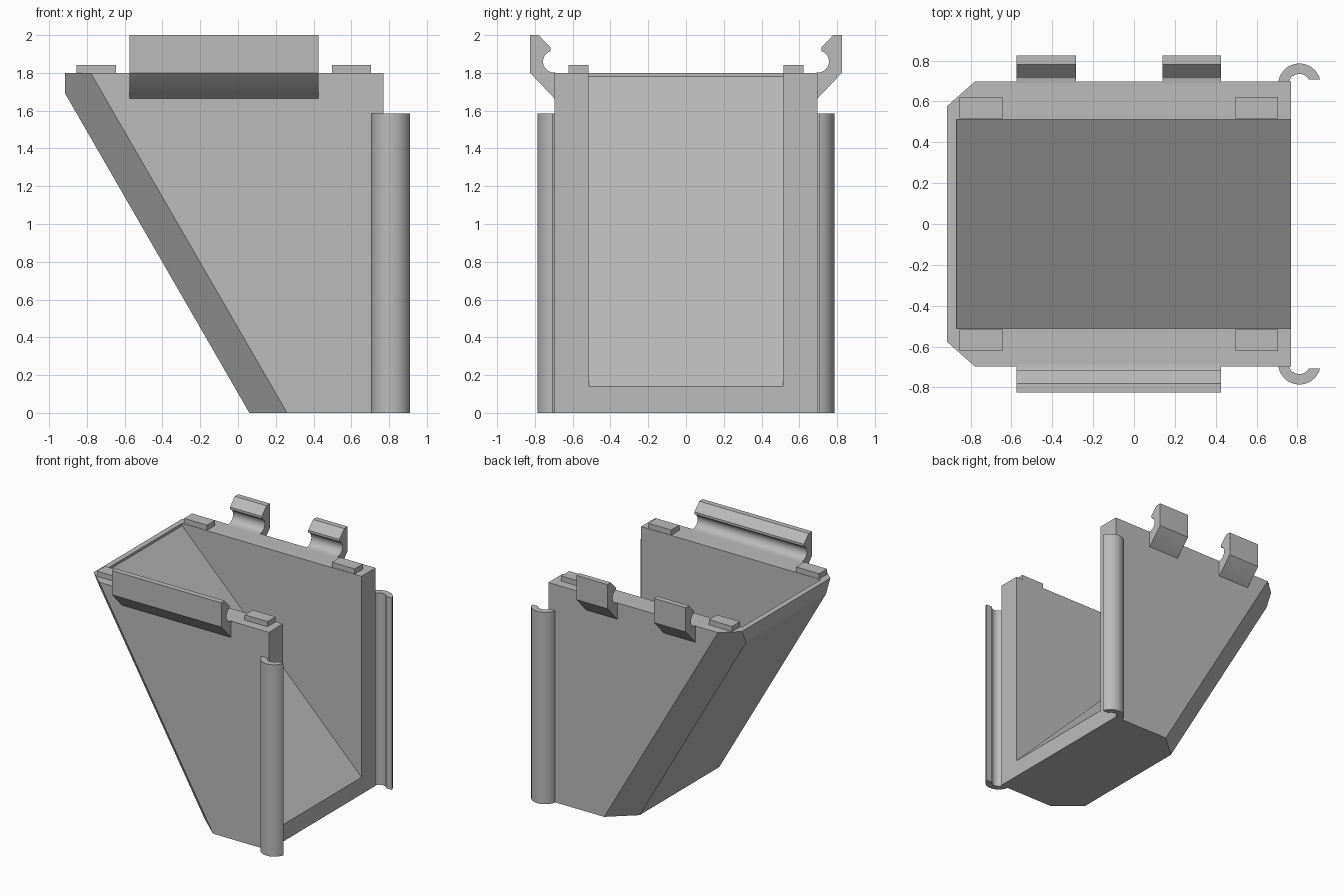
import bpy
import bmesh
from math import cos, sin, radians
from mathutils import Vector

cube = bpy.data.objects.get("Cube")
if cube:
    bpy.data.objects.remove(cube, do_unlink=True)

grey = bpy.data.materials.new("plain grey")
grey.use_nodes = True
colour = (0.5, 0.5, 0.5, 1)
grey.diffuse_color = colour
grey.node_tree.nodes["Principled BSDF"].inputs["Base Color"].default_value = colour


def add_object(name, bm):
    bmesh.ops.recalc_face_normals(bm, faces=bm.faces[:])
    mesh = bpy.data.meshes.new(name)
    bm.to_mesh(mesh)
    bm.free()
    obj = bpy.data.objects.new(name, mesh)
    bpy.context.collection.objects.link(obj)
    mesh.materials.append(grey)
    return obj


def prism(profile, axis, start, end):
    """Extrude a flat profile between two positions along x, y or z."""
    place = {"x": lambda a, b: (start, a, b),
             "y": lambda a, b: (a, start, b),
             "z": lambda a, b: (a, b, start)}[axis]
    bm = bmesh.new()
    face = bm.faces.new([bm.verts.new(place(a, b)) for a, b in profile])
    new = bmesh.ops.extrude_face_region(bm, geom=[face])["geom"]
    shift = Vector([end - start if axis == k else 0 for k in "xyz"])
    bmesh.ops.translate(bm, vec=shift,
                        verts=[v for v in new if isinstance(v, bmesh.types.BMVert)])
    return bm


def arc(cx, cy, r, first, last, steps):
    angles = [radians(first + (last - first) * i / steps) for i in range(steps + 1)]
    return [(cx + r * cos(t), cy + r * sin(t)) for t in angles]


def smooth(obj):
    bpy.ops.object.select_all(action="DESELECT")
    obj.select_set(True)
    bpy.context.view_layer.objects.active = obj
    bpy.ops.object.shade_smooth_by_angle(angle=radians(30))


half = 0.697
sides = {"front": -1, "back": 1}

# Hopper body with its sloping edges chamfered
bm = prism([(-0.915, 1.8), (0.77, 1.8), (0.77, 0), (0.06, 0), (-0.915, 1.69)],
           "y", -half, half)
for s in sides.values():
    a = Vector((-0.78, s * half, 1.8))
    b = Vector((0.26, s * half, 0))
    c = Vector((0.06, s * 0.52, 0))
    normal = (b - a).cross(c - a)
    if normal.y * s < 0:
        normal.negate()
    cut = bmesh.ops.bisect_plane(bm, geom=bm.verts[:] + bm.edges[:] + bm.faces[:],
                                 plane_co=a, plane_no=normal, clear_outer=True)
    rim = [e for e in cut["geom_cut"] if isinstance(e, bmesh.types.BMEdge)]
    bmesh.ops.edgeloop_fill(bm, edges=rim)
body = add_object("hopper_body", bm)

# Open cavity with a sloping floor
cutter = add_object("cavity_cutter", prism(
    [(-0.87, 2.1), (-0.87, 1.78), (0.77, 0.14), (0.97, -0.06), (0.97, 2.1)],
    "y", -0.513, 0.513))
mod = body.modifiers.new("cavity", "BOOLEAN")
mod.operation = "DIFFERENCE"
mod.solver = "EXACT"
mod.object = cutter
bpy.context.view_layer.objects.active = body
bpy.ops.object.modifier_apply(modifier=mod.name)
bpy.data.objects.remove(cutter, do_unlink=True)

clip_spans = {"front": [(-0.575, 0.425)], "back": [(-0.575, -0.285), (0.14, 0.425)]}
for side, s in sides.items():
    # Snap clips along the rim
    clip = [(half - 0.01, 1.66), (half, 1.665), (0.825, 1.8), (0.825, 2), (0.78, 2),
            (0.717, 1.935)]
    clip += arc(0.699, 1.86, 0.058, 72, -90, 14) + [(half - 0.01, 1.8)]
    for i, (x0, x1) in enumerate(clip_spans[side]):
        smooth(add_object(f"{side}_clip_{i + 1}",
                          prism([(s * y, z) for y, z in clip], "x", x0, x1)))

    # Small locating tabs on the rim
    for end, x0, x1 in (("outer", -0.855, -0.645), ("inner", 0.497, 0.705)):
        tab = [(x0, s * 0.517), (x1, s * 0.517), (x1, s * 0.622), (x0, s * 0.622)]
        add_object(f"{side}_{end}_tab", prism(tab, "z", 1.79, 1.843))

    # Curled hinge strip on the upright corner
    curl = arc(0.81, 0.682, 0.104, 14, 180, 24) + arc(0.81, 0.682, 0.053, 180, 28, 20)
    smooth(add_object(f"{side}_hinge_strip",
                      prism([(x, s * y) for x, y in curl], "z", 0, 1.585)))
